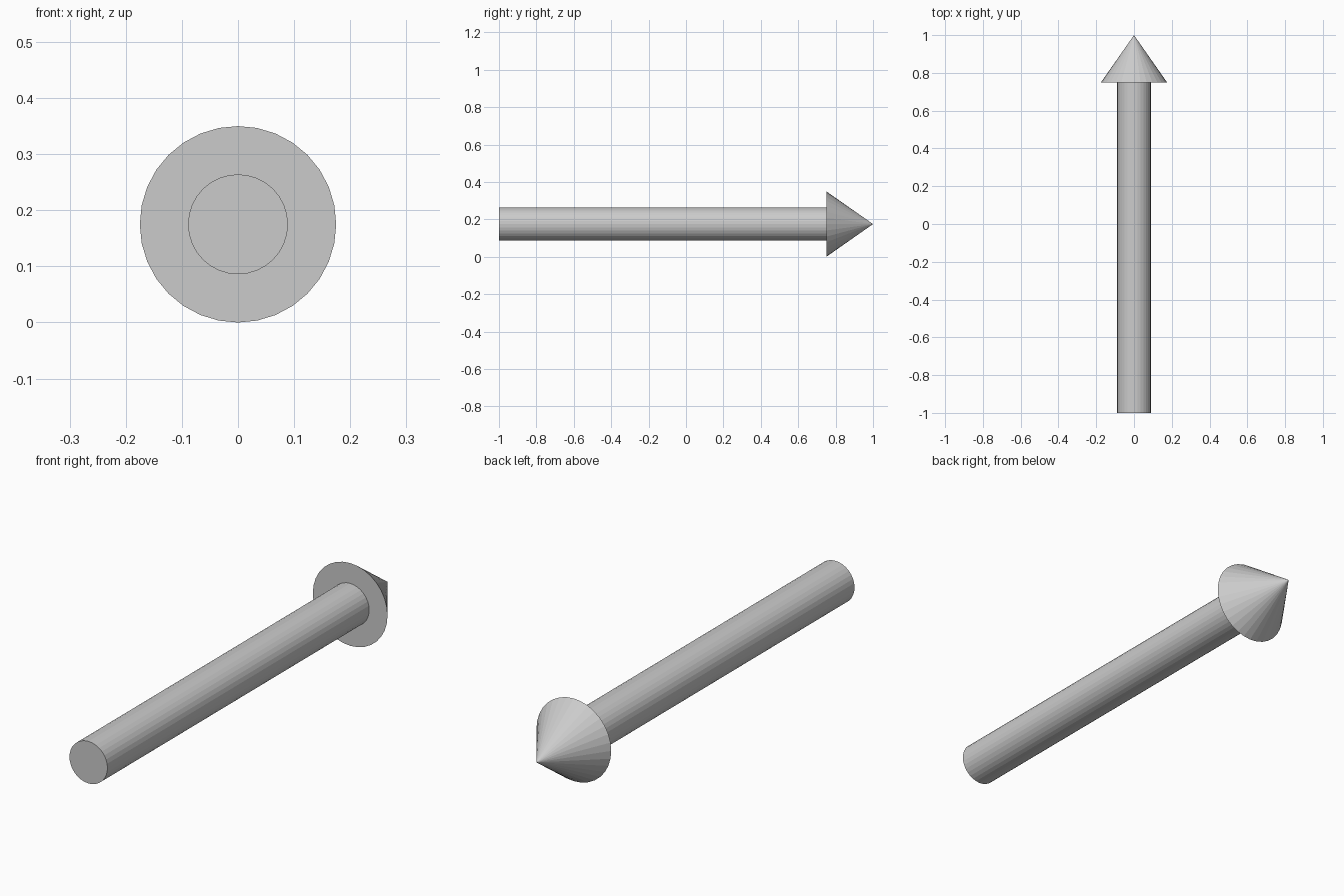
import bpy
from math import radians

if "Cube" in bpy.data.objects:
    bpy.data.objects.remove(bpy.data.objects["Cube"])

SIDES = 32
AXIS_Z = 0.175      # height of the arrow's centre line
NECK_Y = 0.75       # where the shaft meets the head


def tapered(name, r_back, r_front, y0, y1):
    """Round part lying along +y from y0 to y1."""
    bpy.ops.mesh.primitive_cone_add(
        vertices=SIDES, radius1=r_back, radius2=r_front, depth=y1 - y0,
        location=(0, (y0 + y1) / 2, AXIS_Z), rotation=(radians(-90), 0, 0))
    obj = bpy.context.object
    obj.name = name
    return obj


# Straight round shaft
tapered("arrow_shaft", 0.089, 0.089, -1.0, NECK_Y)

# Pointed cone head
tapered("arrow_head", 0.175, 0.0, NECK_Y, 1.0)
